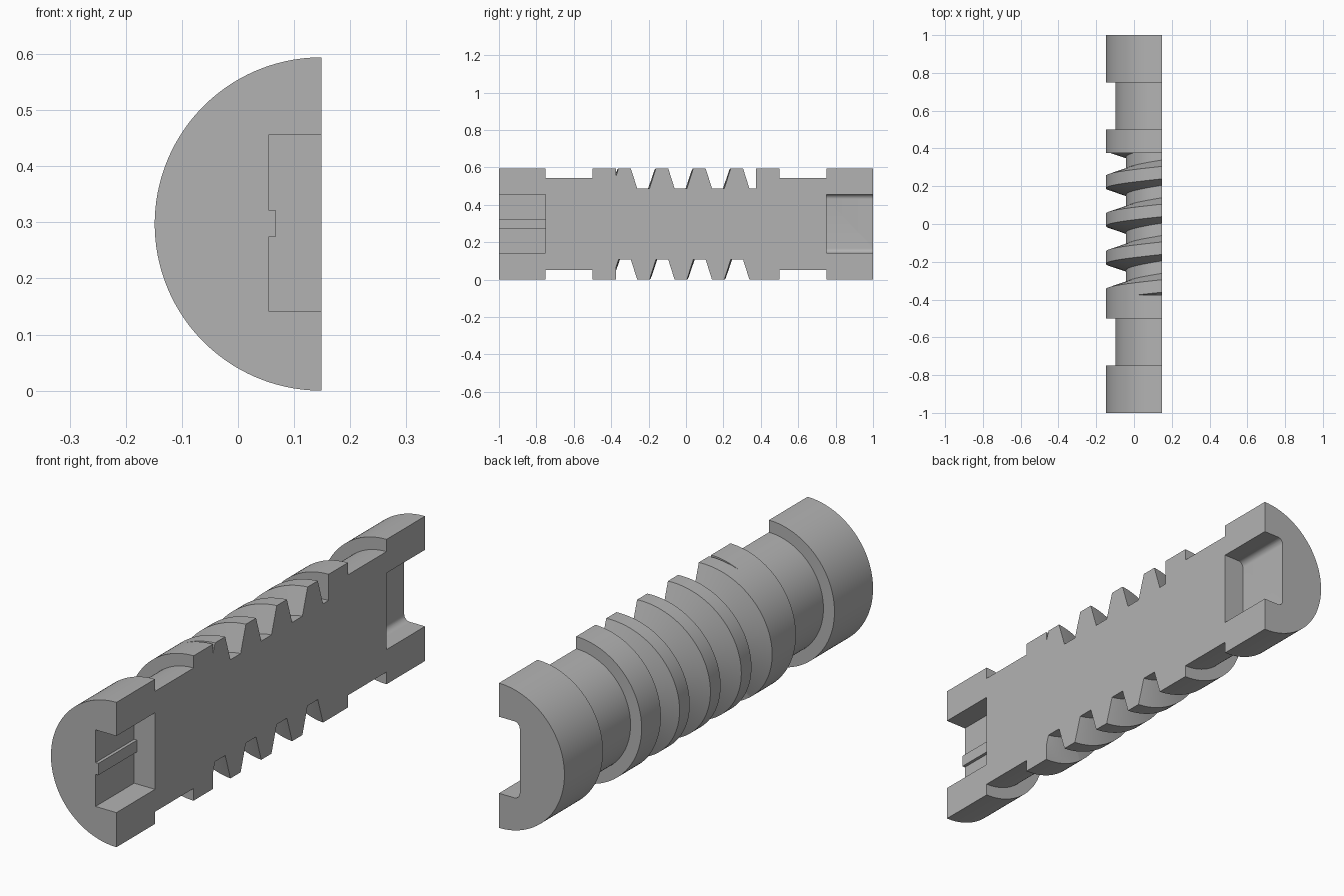
import bpy, bmesh, math
from mathutils import Vector

cube = bpy.data.objects.get("Cube")
if cube:
    bpy.data.objects.remove(cube, do_unlink=True)

R, NECK, CORE = 0.297, 0.247, 0.19     # outer, neck and thread core radii
AXIS_X = R / 2                         # the cut face lies on this plane
PITCH, START, LIMIT = 0.2, -0.028, 0.375
WIDE, NARROW = 0.067, 0.033            # groove half widths at rim and floor
STEPS = 96

grey = bpy.data.materials.new("plain grey")
grey.use_nodes = True
colour = (0.45, 0.45, 0.45, 1)
grey.diffuse_color = colour
grey.node_tree.nodes["Principled BSDF"].inputs["Base Color"].default_value = colour


def make_object(name, bm):
    bmesh.ops.recalc_face_normals(bm, faces=bm.faces)
    mesh = bpy.data.meshes.new(name)
    bm.to_mesh(mesh)
    bm.free()
    obj = bpy.data.objects.new(name, mesh)
    bpy.context.collection.objects.link(obj)
    mesh.materials.append(grey)
    return obj


def thread_radius(y, shift):
    """Radius of the grooved section at y for a given helix shift."""
    d = abs((y - START + shift + PITCH / 2) % PITCH - PITCH / 2)
    t = min(max((d - NARROW) / (WIDE - NARROW), 0), 1)
    return CORE + (R - CORE) * t


def profile(angle):
    """Lengthwise (y, radius) outline at one angle around the axis."""
    shift = PITCH * angle / (2 * math.pi)
    end = [(1, 0), (1, R), (0.75, R), (0.75, NECK), (0.5, NECK), (0.5, R), (LIMIT, R)]
    pts = [(-y, r) for y, r in end]
    for k in range(-2, 4):
        centre = START + k * PITCH - shift
        for off in (-WIDE, -NARROW, NARROW, WIDE):
            y = min(max(centre + off, -LIMIT), LIMIT)
            pts.append((y, thread_radius(y, shift)))
    return pts + end[::-1]


# Half shaft with necks and helical thread
bm = bmesh.new()
rings = []
for i in range(STEPS + 1):
    a = math.pi * i / STEPS
    rings.append([bm.verts.new((AXIS_X - r * math.sin(a), y, R + r * math.cos(a)))
                  for y, r in profile(a)])
for a, b in zip(rings, rings[1:]):
    for j in range(len(a) - 1):
        bm.faces.new((a[j], a[j + 1], b[j + 1], b[j]))
bmesh.ops.remove_doubles(bm, verts=bm.verts, dist=1e-5)
# Flat cut face
rim = [e for e in bm.edges if e.is_boundary]
bmesh.ops.holes_fill(bm, edges=rim, sides=0)
shaft = make_object("threaded_half_shaft", bm)


def cut_pocket(name, outline, y0, y1):
    """Subtract an (x, z) outline extruded along y from the shaft."""
    bm = bmesh.new()
    face = bm.faces.new([bm.verts.new((x, y0, z)) for x, z in outline])
    new = bmesh.ops.extrude_face_region(bm, geom=[face])["geom"]
    bmesh.ops.translate(bm, vec=Vector((0, y1 - y0, 0)),
                        verts=[v for v in new if isinstance(v, bmesh.types.BMVert)])
    cutter = make_object(name, bm)
    cutter.hide_render = True
    mod = shaft.modifiers.new(name, 'BOOLEAN')
    mod.operation, mod.solver, mod.object = 'DIFFERENCE', 'EXACT', cutter
    bpy.ops.object.modifier_apply(modifier=mod.name)
    bpy.data.objects.remove(cutter, do_unlink=True)


bpy.ops.object.select_all(action='DESELECT')
bpy.context.view_layer.objects.active = shaft
shaft.select_set(True)

# Front socket with a small key rib
LOW, HIGH, DEEP, OUT = 0.142, 0.456, 0.054, 0.25
RIB_LOW, RIB_HIGH, RIB_X = 0.274, 0.322, 0.067
cut_pocket("front_socket", [(OUT, LOW), (DEEP, LOW), (DEEP, RIB_LOW), (RIB_X, RIB_LOW),
                            (RIB_X, RIB_HIGH), (DEEP, RIB_HIGH), (DEEP, HIGH), (OUT, HIGH)],
           -1.1, -0.75)

# Rear socket with rounded inner corners
FILLET = 0.025
arc = [math.pi / 2 * i / 8 for i in range(9)]
lower = [(DEEP + FILLET * (1 - math.sin(a)), LOW + FILLET * (1 - math.cos(a))) for a in arc]
upper = [(x, LOW + HIGH - z) for x, z in reversed(lower)]
cut_pocket("rear_socket", [(OUT, LOW)] + lower + upper + [(OUT, HIGH)], 0.75, 1.1)

bpy.ops.object.shade_smooth_by_angle(angle=math.radians(25))
